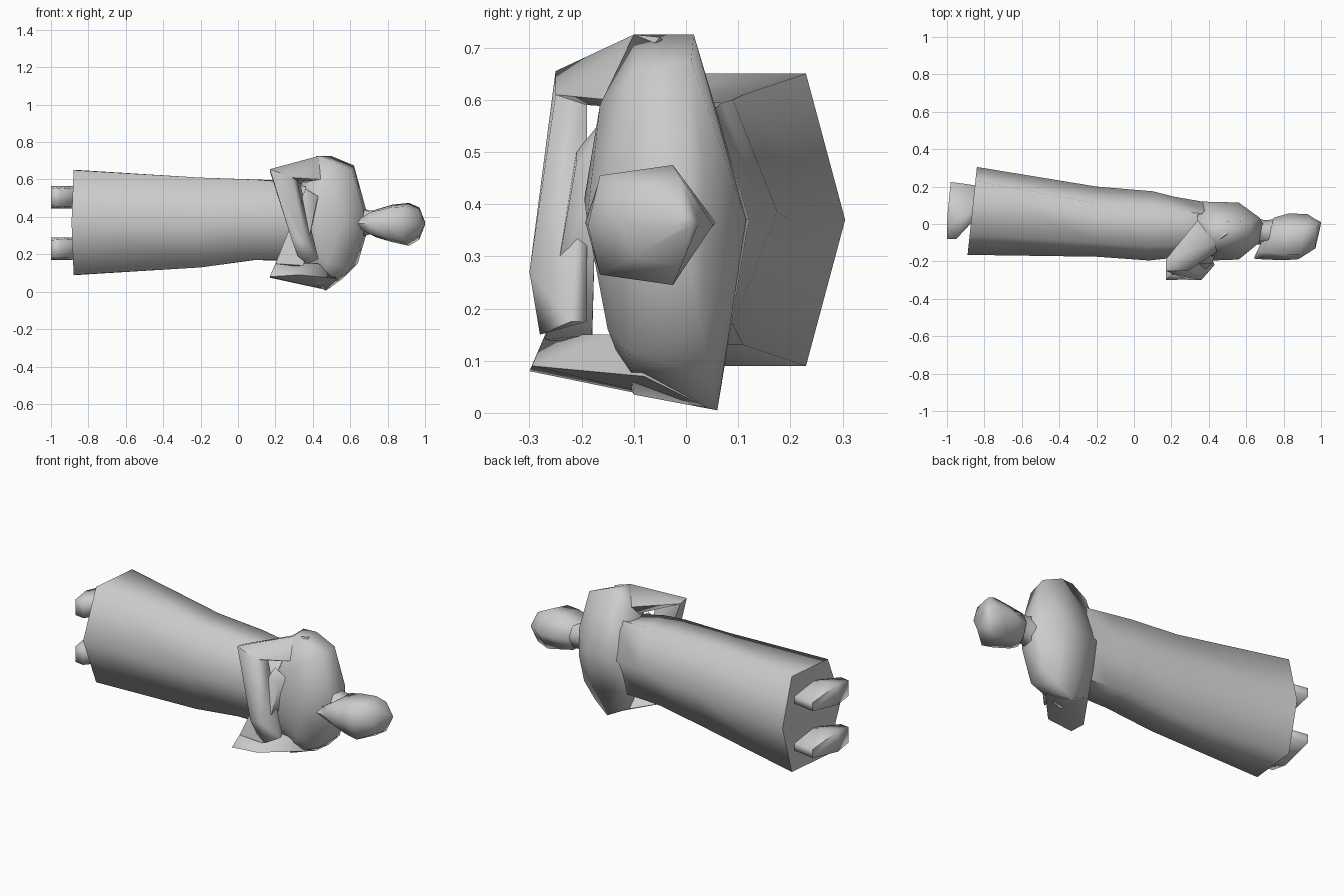
import bpy
import bmesh
from math import radians
from mathutils import Vector

default_cube = bpy.data.objects.get("Cube")
if default_cube:
    bpy.data.objects.remove(default_cube, do_unlink=True)

# One plain stone grey for the whole figure
GREY = (0.6, 0.6, 0.6, 1.0)
stone = bpy.data.materials.new("stone_grey")
stone.use_nodes = True
stone.diffuse_color = GREY
stone.node_tree.nodes["Principled BSDF"].inputs["Base Color"].default_value = GREY


def finish(name, bm, smooth_angle):
    """Turn a bmesh into a smooth shaded object."""
    bmesh.ops.recalc_face_normals(bm, faces=bm.faces)
    mesh = bpy.data.meshes.new(name)
    bm.to_mesh(mesh)
    bm.free()
    mesh.materials.append(stone)
    part = bpy.data.objects.new(name, mesh)
    bpy.context.collection.objects.link(part)
    bpy.ops.object.select_all(action="DESELECT")
    part.select_set(True)
    bpy.context.view_layer.objects.active = part
    bpy.ops.object.shade_smooth_by_angle(angle=radians(smooth_angle))
    return part


def hexagon(x_back, x_front, y_back, y_rear, y_fore, y_front, half_rear, half_fore, middle):
    """Six-sided section across the body, slanted from x_back to x_front."""
    def point(y, z):
        along = (y_back - y) / (y_back - y_front)
        return Vector((x_back + (x_front - x_back) * along, y, middle + z))
    return [point(y_back, 0), point(y_rear, half_rear), point(y_fore, half_fore),
            point(y_front, 0), point(y_fore, -half_fore), point(y_rear, -half_rear)]


def loft(name, sections, smooth_angle=75):
    """Bridge a row of equal sections into a closed skin."""
    bm = bmesh.new()
    rings = [[bm.verts.new(p) for p in hexagon(*s)] for s in sections]
    for ring, following in zip(rings, rings[1:]):
        for i in range(len(ring)):
            j = (i + 1) % len(ring)
            bm.faces.new((ring[i], ring[j], following[j], following[i]))
    bm.faces.new(rings[0])
    bm.faces.new(rings[-1])
    return finish(name, bm, smooth_angle)


def hull(name, points, smooth_angle=75):
    """Wrap a solid around a few corner points."""
    bm = bmesh.new()
    for p in points:
        bm.verts.new(p)
    result = bmesh.ops.convex_hull(bm, input=bm.verts)
    loose = {v for v in result["geom_interior"] if isinstance(v, bmesh.types.BMVert)}
    bmesh.ops.delete(bm, geom=list(loose), context="VERTS")
    return finish(name, bm, smooth_angle)


# Long robe from the hem up to the inside of the chest
loft("robe", [
    (-.84, -.89, .305, .23, -.06, -.165, .28, .28, .37),
    (-.20, -.20, .20, .11, -.10, -.175, .24, .24, .37),
    (.10, .08, .175, .09, -.12, -.195, .215, .215, .385),
    (.22, .22, .145, .07, -.12, -.18, .215, .21, .38),
    (.42, .42, .11, .05, -.11, -.17, .21, .18, .37),
])

# Broad chest and both shoulders as one rounded mass
spine = [(.35, .12, .37), (.56, .115, .37), (.34, .075, .52), (.34, .08, .22)]
collar = [(.67, .035, .45), (.67, .035, .29), (.69, 0, .42), (.69, 0, .32),
          (.67, -.10, .44), (.67, -.10, .30)]
chest = [(.42, -.195, .41), (.56, -.19, .37), (.48, -.165, .59), (.48, -.15, .16),
         (.34, -.165, .45), (.34, -.165, .28)]
upper_shoulder = [(.42, .01, .725), (.50, .015, .725), (.62, .01, .675),
                  (.61, -.10, .65), (.43, -.10, .725), (.34, .02, .66)]
lower_shoulder = [(.47, .06, .005), (.56, .045, .07), (.64, .03, .15),
                  (.60, -.11, .12), (.41, -.10, .035), (.34, .04, .07)]
hull("torso", spine + collar + chest + upper_shoulder + lower_shoulder, 85)

# Neck and head, with the chin dropping over the collar
loft("neck", [
    (.62, .62, .04, .01, -.08, -.11, .09, .09, .37),
    (.70, .70, .02, -.01, -.08, -.11, .065, .06, .37),
    (.80, .80, .03, 0, -.09, -.13, .06, .06, .37),
])
loft("head", [
    (.73, .64, .01, -.04, -.15, -.185, .045, .03, .365),
    (.75, .70, .035, -.01, -.15, -.19, .075, .06, .365),
    (.83, .81, .057, -.025, -.165, -.193, .10, .085, .365),
    (.93, .88, .052, -.025, -.165, -.188, .115, .095, .36),
    (.97, .97, .025, -.01, -.10, -.13, .085, .065, .365),
    (1, .995, .01, .005, -.01, -.02, .01, .01, .365),
])

# Upper sleeve: arm down to the bent elbow, forearm folded across
upper_arm_start = [(.34, .02, .66), (.43, -.10, .725), (.50, -.05, .72),
                   (.44, -.15, .60), (.37, -.05, .58)]
upper_elbow = [(.17, -.19, .645), (.17, -.25, .655), (.29, -.25, .61), (.33, -.19, .59)]
upper_hand = [(.32, -.28, .19), (.37, -.28, .15), (.43, -.22, .175), (.42, -.19, .175),
              (.34, -.19, .18), (.29, -.30, .27), (.36, -.30, .27)]
hull("upper_arm", upper_arm_start + upper_elbow)
hull("upper_forearm", upper_elbow + upper_hand)

# Lower sleeve: same build, forearm tucked beneath the other
lower_arm_start = [(.34, .04, .07), (.47, .04, .01), (.53, -.08, .07),
                   (.43, -.15, .15), (.36, -.05, .15)]
lower_elbow = [(.17, -.20, .075), (.17, -.30, .08), (.33, -.295, .09),
               (.20, -.27, .15), (.35, -.20, .15)]
lower_wrist = [(.20, -.27, .15), (.35, -.27, .14), (.35, -.18, .15), (.20, -.18, .13)]
lower_hand = [(.36, -.17, .55), (.43, -.17, .51), (.42, -.21, .48), (.34, -.21, .50)]
hull("lower_arm", lower_arm_start + lower_elbow)
hull("lower_forearm", lower_wrist + lower_hand)

# Pair of feet: blunt toes, raised heel, ankle vanishing into the robe
for name, middle in (("lower_foot", .23), ("upper_foot", .505)):
    corners = []
    for side in (-1, 1):
        for x, y, half in ((-1, -.08, .045), (-.95, -.08, .05), (-1, .02, .06),
                           (-.89, .05, .06), (-.98, .225, .025),
                           (-.80, .20, .02), (-.80, .08, .045)):
            corners.append((x, y, middle + side * half))
    hull(name, corners, 85)
